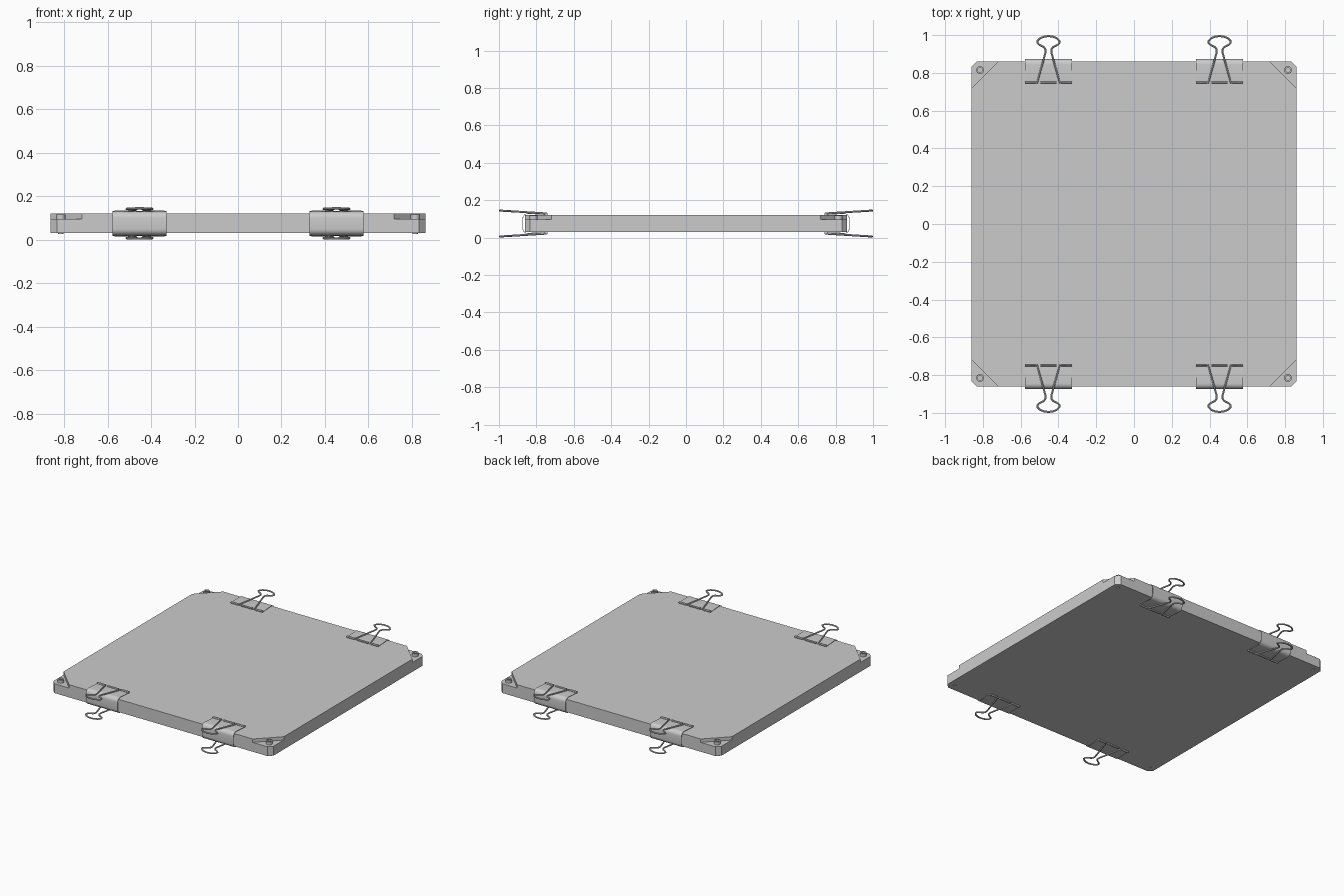
import bpy, bmesh, math
from mathutils import Vector, Matrix

cube = bpy.data.objects.get("Cube")
if cube:
    bpy.data.objects.remove(cube, do_unlink=True)

grey = bpy.data.materials.new("plain_grey")
grey.use_nodes = True
grey.diffuse_color = (0.6, 0.6, 0.6, 1)
grey.node_tree.nodes["Principled BSDF"].inputs["Base Color"].default_value = (0.6, 0.6, 0.6, 1)

HALF = 0.861           # half width of the bed
MID = 0.075            # mid height, clips mirror about it
CLIP_X = 0.453
CLIP_W = 0.1235        # half width of a clip
LIP_Y = 0.747


def add_mesh(name, mesh, smooth=False):
    mesh.materials.clear()
    mesh.materials.append(grey)
    obj = bpy.data.objects.new(name, mesh)
    bpy.context.collection.objects.link(obj)
    if smooth:
        bpy.ops.object.select_all(action='DESELECT')
        obj.select_set(True)
        bpy.context.view_layer.objects.active = obj
        bpy.ops.object.shade_smooth_by_angle(angle=math.radians(40))
    return obj


def from_bmesh(name, bm, smooth=False):
    bmesh.ops.recalc_face_normals(bm, faces=bm.faces)
    mesh = bpy.data.meshes.new(name)
    bm.to_mesh(mesh)
    bm.free()
    return add_mesh(name, mesh, smooth)


def chamfered_plate(name, cut, z0, z1):
    """Square slab with its four corners cut off."""
    bm = bmesh.new()
    a, b = HALF, HALF - cut
    outline = [(a, -b), (a, b), (b, a), (-b, a), (-a, b), (-a, -b), (-b, -a), (b, -a)]
    face = bm.faces.new([bm.verts.new((x, y, z0)) for x, y in outline])
    top = bmesh.ops.extrude_face_region(bm, geom=[face])
    verts = [v for v in top["geom"] if isinstance(v, bmesh.types.BMVert)]
    bmesh.ops.translate(bm, verts=verts, vec=(0, 0, z1 - z0))
    return from_bmesh(name, bm)


def wire(name, paths, radius):
    """Round wire along each path of points."""
    curve = bpy.data.curves.new(name, 'CURVE')
    curve.dimensions = '3D'
    curve.bevel_depth = radius
    curve.bevel_resolution = 2
    curve.use_fill_caps = True
    for path in paths:
        spline = curve.splines.new('POLY')
        spline.points.add(len(path) - 1)
        for point, co in zip(spline.points, path):
            point.co = (*co, 1)
    helper = bpy.data.objects.new(name + "_path", curve)
    bpy.context.collection.objects.link(helper)
    graph = bpy.context.evaluated_depsgraph_get()
    mesh = bpy.data.meshes.new_from_object(helper.evaluated_get(graph))
    bpy.data.objects.remove(helper, do_unlink=True)
    return add_mesh(name, mesh, True)


def bolt(name, x, y):
    """Cap screw with a hexagonal socket, and its end under the bed."""
    bm = bmesh.new()
    bmesh.ops.create_cone(bm, cap_ends=True, segments=24, radius1=0.021, radius2=0.021,
                          depth=0.024, matrix=Matrix.Translation((x, y, 0.105)))
    top = max(bm.faces, key=lambda f: f.calc_center_median().z)
    bmesh.ops.inset_region(bm, faces=[top], thickness=0.009)
    inner = bmesh.ops.extrude_face_region(bm, geom=[top])
    verts = [v for v in inner["geom"] if isinstance(v, bmesh.types.BMVert)]
    bmesh.ops.translate(bm, verts=verts, vec=(0, 0, -0.014))
    bmesh.ops.delete(bm, geom=[top], context='FACES_ONLY')
    bmesh.ops.create_cone(bm, cap_ends=True, segments=16, radius1=0.012, radius2=0.012,
                          depth=0.01, matrix=Matrix.Translation((x, y, 0.032)))
    return from_bmesh(name, bm, True)


def clip_body(name, cx, sy):
    """Bent spring sheet that wraps the edge of the bed."""
    arm = [(LIP_Y, 0.049), (0.845, 0.055)]
    for i in range(1, 7):                       # rounded bend
        t = math.radians(90 - i * 15)
        arm.append((0.845 + 0.029 * math.cos(t), 0.026 + 0.029 * math.sin(t)))
    profile = arm + [(y, -z) for y, z in reversed(arm)]
    bm = bmesh.new()
    rows = [[bm.verts.new((cx + s * CLIP_W, sy * y, MID + z)) for y, z in profile]
            for s in (-1, 1)]
    for i in range(len(profile) - 1):
        bm.faces.new((rows[0][i], rows[0][i + 1], rows[1][i + 1], rows[1][i]))
    bmesh.ops.recalc_face_normals(bm, faces=bm.faces)
    bmesh.ops.solidify(bm, geom=bm.faces[:], thickness=0.003)
    return from_bmesh(name, bm, True)


def clip_arm(name, cx, sy, sz):
    """Rolled lip and wire handle on one side of a clip."""
    lip = [[(cx + x, sy * LIP_Y, MID + sz * 0.051) for x in span]
           for span in ((-CLIP_W, -0.066), (-0.042, 0.042), (0.066, CLIP_W))]
    wire(name + "_lip", lip, 0.007)
    half = [(0.115, LIP_Y), (0.06, LIP_Y), (0.015, 0.91), (0.016, 0.925), (0.024, 0.936),
            (0.05, 0.95), (0.059, 0.959), (0.058, 0.97), (0.045, 0.983), (0.024, 0.992)]
    flat = [(-x, y) for x, y in half] + [(0, 0.995)] + half[::-1]
    path = [(cx + x, sy * y, MID + sz * (0.054 + 0.062 * (y - LIP_Y))) for x, y in flat]
    wire(name + "_handle", [path], 0.0053)


# Bed and the sheet lying on it
chamfered_plate("bed_plate", 0.028, 0.03, 0.096)
chamfered_plate("top_sheet", 0.143, 0.096, 0.12)

# Corner bolts and edge clips
for sx, side in ((1, "left"), (-1, "right")):
    for sy, end in ((-1, "front"), (1, "back")):
        tag = f"{end}_{side}"
        bolt(tag + "_bolt", sx * 0.815, sy * 0.815)
        clip_body(tag + "_clip_body", sx * CLIP_X, sy)
        for sz, level in ((1, "upper"), (-1, "lower")):
            clip_arm(f"{tag}_clip_{level}", sx * CLIP_X, sy, sz)
